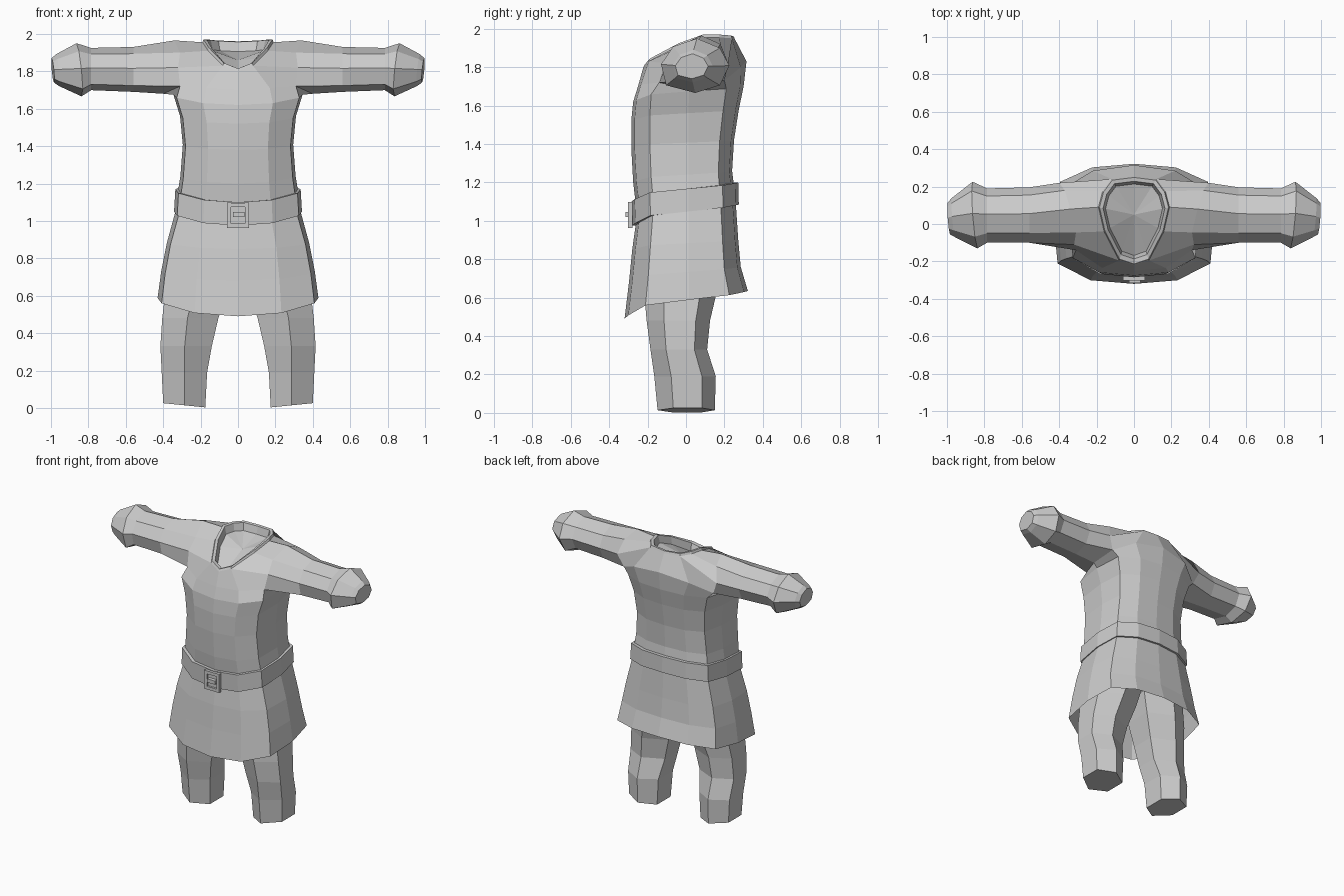
import bpy, bmesh
from mathutils import Vector

if "Cube" in bpy.data.objects:
    bpy.data.objects.remove(bpy.data.objects["Cube"])

# column pattern around half the body: front centre -> side -> back centre
CX = [0, .54, .95, 1, .92, .52, 0]
CY = [-1, -.94, -.66, .05, .70, .94, 1]
CT = [0, .12, .48, .68, .85, .96, 1]


def row(w, f, b, zf, zb):
    return [Vector((x * w, y * (f if y < 0 else b), zf + (zb - zf) * t))
            for x, y, t in zip(CX, CY, CT)]


def skin(bm, rings, closed=False):
    n = len(rings[0])
    for a, b in zip(rings, rings[1:]):
        for i in range(n if closed else n - 1):
            j = (i + 1) % n
            bm.faces.new((a[i], a[j], b[j], b[i]))


def verts(bm, pts):
    return [bm.verts.new(p) for p in pts]


def finish(name, bm, mirror=True):
    bmesh.ops.recalc_face_normals(bm, faces=bm.faces)
    me = bpy.data.meshes.new(name)
    bm.to_mesh(me)
    bm.free()
    ob = bpy.data.objects.new(name, me)
    bpy.context.collection.objects.link(ob)
    if mirror:
        m = ob.modifiers.new("mirror", 'MIRROR')
        m.use_clip = True
        m.merge_threshold = .001
    return ob


# tunic body, skirt hem to chest
bm = bmesh.new()
rows = [verts(bm, row(*r)) for r in [
    (.43, .32, .322, .49, .635), (.41, .297, .285, .68, .76),
    (.38, .28, .272, .85, .90), (.335, .262, .26, .98, 1.08),
    (.322, .262, .25, 1.09, 1.18), (.308, .275, .24, 1.20, 1.26),
    (.295, .285, .25, 1.38, 1.42), (.31, .285, .275, 1.52, 1.58),
    (.345, .275, .30, 1.62, 1.70)]]
chest = verts(bm, [(0, -.25, 1.70), (.17, -.235, 1.71), (.31, -.14, 1.72), (.40, .05, 1.68),
                   (.36, .20, 1.73), (.22, .285, 1.80), (0, .315, 1.83)])
skin(bm, rows + [chest])

# shoulder yoke between neck opening and armholes
NECK = [(0, -.222, 1.80), (.08, -.195, 1.83), (.16, -.04, 1.91), (.19, .09, 1.955),
        (.168, .175, 1.955), (.12, .24, 1.95), (0, .255, 1.945)]
neck = verts(bm, NECK)
arm = verts(bm, [(.32, -.11, 1.82), (.31, -.045, 1.90), (.34, .08, 1.965),
                 (.37, .18, 1.92), (.40, .22, 1.82)])
skin(bm, [neck[1:6], arm])
skin(bm, [chest[:3], [neck[0], neck[1], arm[0]]])
skin(bm, [chest[4:], [arm[4], neck[5], neck[6]]])

# sleeve and flared cuff: eight-sided rings from the armhole outward
OCT = [(0, -1), (-.85, -.72), (-1, .05), (-.65, .7), (.05, 1), (.72, .65), (1, 0), (.72, -.72)]


def sleeve_ring(x, cy, cz, ry, rz, lean=0):
    return verts(bm, [(x + lean * (u + v), cy + u * ry, cz + v * rz) for u, v in OCT])


rings = [[chest[3], chest[2]] + arm + [chest[4]]]
rings += [sleeve_ring(*r) for r in [
    (.56, .048, 1.81, .148, .12), (.785, .045, 1.812, .145, .113),
    (.85, .048, 1.808, .178, .142, .013), (.965, .035, 1.806, .105, .085, .008),
    (.99, .03, 1.805, .085, .065, .006)]]
skin(bm, rings, True)
bm.faces.new(rings[-1])
finish("tunic", bm)

# collar rim and the closed neck hollow
bm = bmesh.new()


def neck_ring(s, dz):
    return verts(bm, [(x * s, .05 + (y - .05) * s, z + dz) for x, y, z in NECK])


rings = [neck_ring(1, 0), neck_ring(.97, .015), neck_ring(.87, .012), neck_ring(.80, -.04)]
skin(bm, rings)
centre = bm.verts.new((0, .05, 1.86))
for a, b in zip(rings[-1], rings[-1][1:]):
    bm.faces.new((a, b, centre))
finish("collar", bm)

# belt: tilted band, lower at the front
bm = bmesh.new()
band = [verts(bm, row(*r)) for r in [
    (.318, .262, .248, 1.10, 1.20), (.335, .285, .272, 1.10, 1.20),
    (.342, .280, .275, .975, 1.085), (.325, .258, .255, .975, 1.085)]]
skin(bm, band)
finish("belt", bm)


# buckle: frame bars, back plate and prong
def box(name, size, loc):
    b = bmesh.new()
    bmesh.ops.create_cube(b, size=1)
    bmesh.ops.scale(b, vec=size, verts=b.verts)
    bmesh.ops.translate(b, vec=loc, verts=b.verts)
    return finish(name, b, False)


for s in (-1, 1):
    side = "left" if s < 0 else "right"
    box("buckle_bar_" + side, (.022, .024, .135), (s * .049, -.291, 1.03))
    box("buckle_bar_" + ("bottom" if s < 0 else "top"), (.076, .024, .022), (0, -.291, 1.03 + s * .056))
box("buckle_plate", (.076, .01, .09), (0, -.284, 1.03))
box("buckle_prong", (.062, .035, .026), (.003, -.298, 1.034))

# trouser legs: six-sided, capped at the ankle
bm = bmesh.new()


def leg_ring(xi, xm, xo, f, b, z, tilt=0):
    k = (b - f) / 2
    c = (b + f) / 2
    pts = [(xm, f), (xo, c - .45 * k), (xo, c + .55 * k), (xm, b), (xi, c + .55 * k), (xi, c - .5 * k)]
    return verts(bm, [(x, y, z + tilt * (x - xi)) for x, y in pts])


rings = [leg_ring(*r) for r in [
    (.175, .285, .40, -.148, .15, .003, .1), (.165, .285, .408, -.165, .155, .19),
    (.14, .285, .415, -.185, .11, .33), (.105, .27, .405, -.205, .125, .48),
    (.05, .23, .385, -.22, .165, .65), (.01, .19, .355, -.225, .19, .80)]]
skin(bm, rings, True)
bm.faces.new(rings[0])
bm.faces.new(rings[-1])
finish("trouser_legs", bm)
